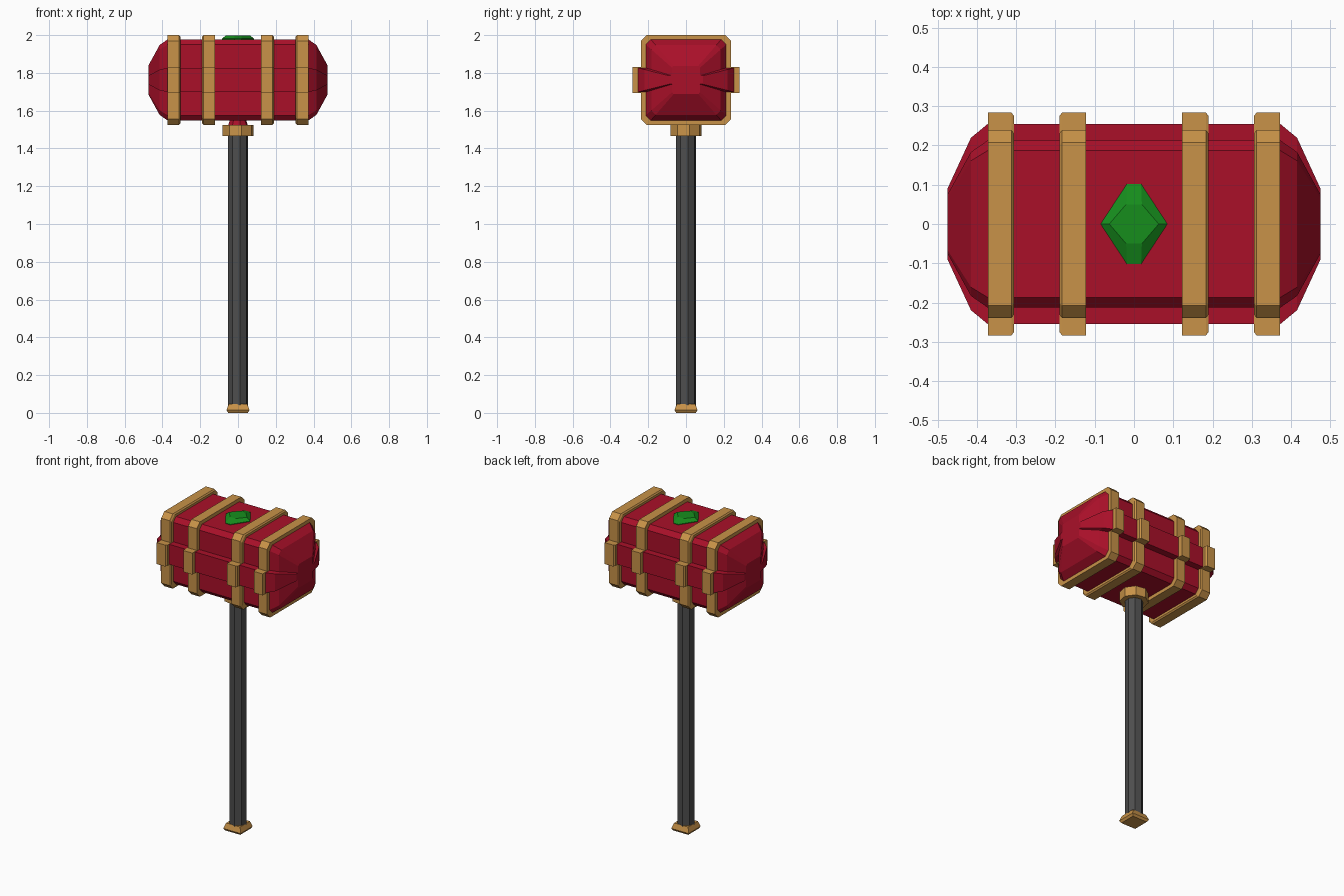
import bpy, bmesh
from math import cos, sin, pi, radians

if "Cube" in bpy.data.objects:
    bpy.data.objects.remove(bpy.data.objects["Cube"])

CZ = 1.7625  # head centre height


def material(name, rgb):
    m = bpy.data.materials.new(name)
    m.diffuse_color = (*rgb, 1)
    m.use_nodes = True
    m.node_tree.nodes["Principled BSDF"].inputs["Base Color"].default_value = m.diffuse_color
    return m


RED = material("red", (0.40, 0.005, 0.022))
GOLD = material("gold", (0.58, 0.29, 0.065))
GREEN = material("green", (0.008, 0.27, 0.012))
GREY = material("dark_grey", (0.075, 0.075, 0.075))


def loft(name, rings, mat):
    """Skin a list of equal-length point rings and cap both ends."""
    bm = bmesh.new()
    loops = [[bm.verts.new(p) for p in ring] for ring in rings]
    n = len(loops[0])
    for a, b in zip(loops, loops[1:]):
        for i in range(n):
            bm.faces.new((a[i], a[(i + 1) % n], b[(i + 1) % n], b[i]))
    bm.faces.new(loops[0][::-1])
    bm.faces.new(loops[-1])
    bmesh.ops.recalc_face_normals(bm, faces=bm.faces)
    me = bpy.data.meshes.new(name)
    bm.to_mesh(me)
    bm.free()
    me.materials.append(mat)
    ob = bpy.data.objects.new(name, me)
    bpy.context.collection.objects.link(ob)
    return ob


def section(quarter):
    """Mirror a quarter outline (y, z) into a full closed outline."""
    half = quarter + [(y, -z) for y, z in reversed(quarter)]
    return half + [(-y, z) for y, z in reversed(half)]


def cross_ring(x, outline, scale=1.0):
    return [(x, y * scale, CZ + z * scale) for y, z in outline]


def polygon(r, z, sides=8, turn=0.0):
    return [(r * cos(turn + 2 * pi * i / sides), r * sin(turn + 2 * pi * i / sides), z)
            for i in range(sides)]


# Hammer head: stepped section with tapered ends
head = section([(0.187, 0.215), (0.213, 0.187), (0.213, 0.064), (0.255, 0.064)])
stations = [(-0.475, 0.35), (-0.415, 0.86), (-0.372, 1), (0.372, 1), (0.415, 0.86), (0.475, 0.35)]
loft("hammer_head", [cross_ring(x, head, s) for x, s in stations], RED)

# Gold bands, each with one slightly chamfered edge, mirrored in x
band = section([(0.208, 0.2375), (0.239, 0.206), (0.239, 0.068), (0.284, 0.068)])
for side, label in ((-1, "left"), (1, "right")):
    for part, full_a, full_b, thin in (("outer", 0.372, 0.312, 0.305), ("inner", 0.122, 0.183, 0.19)):
        loft(f"{part}_band_{label}",
             [cross_ring(side * full_a, band), cross_ring(side * full_b, band),
              cross_ring(side * thin, band, 0.965)], GOLD)

# Gem on top of the head


def gem_ring(x, nx, y, z):
    return [(x, 0, z), (nx, y, z), (-nx, y, z), (-x, 0, z), (-nx, -y, z), (nx, -y, z)]


loft("top_gem", [gem_ring(0.085, 0.018, 0.102, 1.96), gem_ring(0.085, 0.018, 0.102, 1.981),
                 gem_ring(0.063, 0.02, 0.05, 1.999)], GREEN)

# Handle, collar, neck and pommel
TURN = radians(12)
loft("handle", [polygon(0.053, z, 8, TURN) for z in (0.03, 1.48)], GREY)
loft("collar", [polygon(0.085, z, 8, TURN) for z in (1.465, 1.525)], GOLD)
loft("neck", [polygon(0.054, 1.52, 8, TURN), polygon(0.040, 1.56, 8, TURN)], RED)
loft("pommel", [polygon(h * 2 ** 0.5, z, 4, pi / 4)
                for h, z in ((0.052, 0.0), (0.061, 0.014), (0.049, 0.047))], GOLD)
